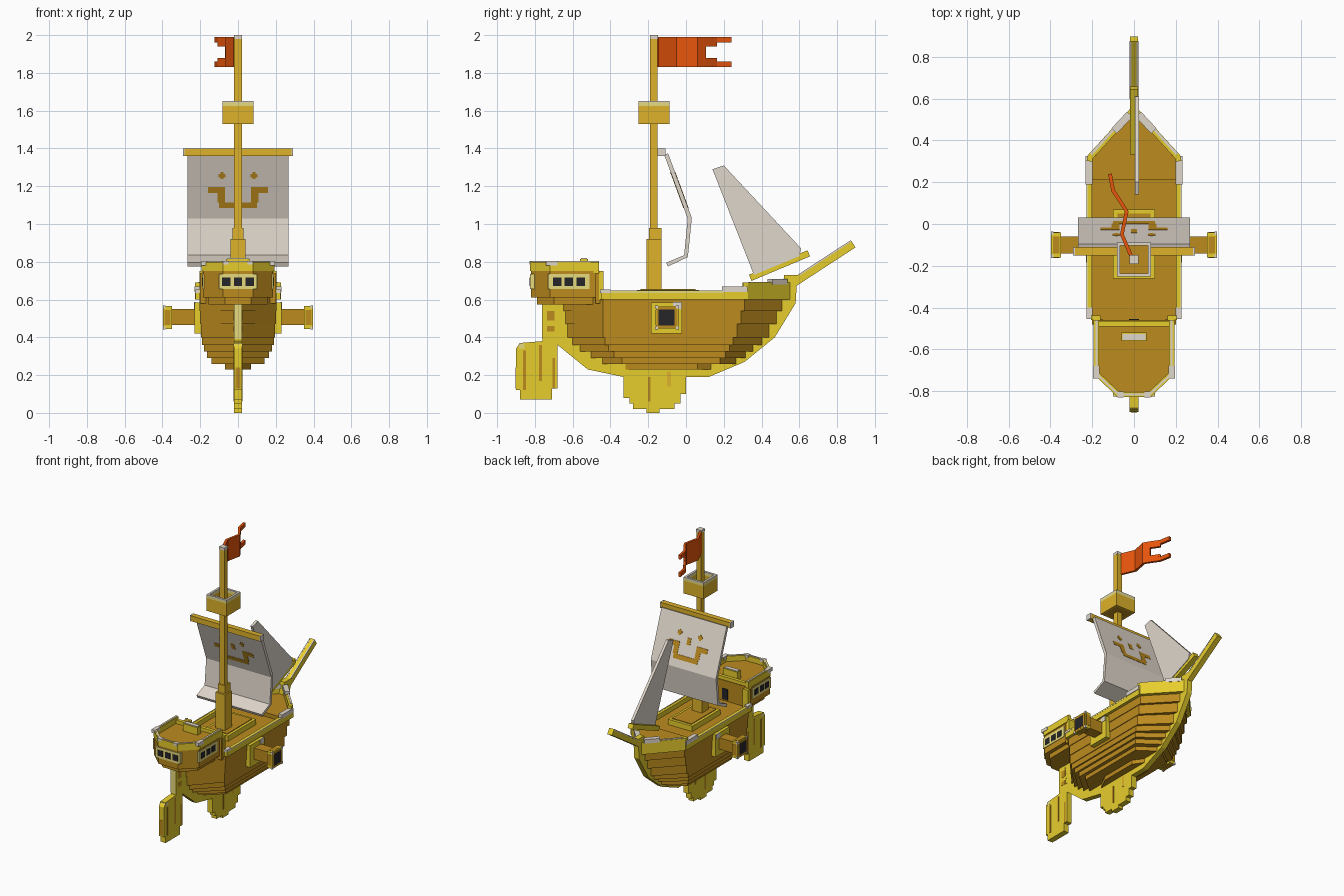
import bpy, bmesh
from mathutils import Vector


def material(name, *rgb):
    m = bpy.data.materials.new(name)
    m.diffuse_color = [((c / 255 + 0.055) / 1.055) ** 2.4 for c in rgb] + [1]
    return m


WOOD = material("brown wood", 188, 139, 30)
TRIM = material("yellow trim", 233, 207, 45)
PALE = material("pale yellow", 232, 220, 125)
GOLD = material("gold spar", 222, 178, 42)
CLOTH = material("pale cloth", 224, 215, 203)
FLAG = material("orange flag", 234, 86, 12)
DARK = material("black opening", 38, 38, 42)


def prism(name, pts, axis, a, b, mat):
    """Extrude a flat outline along one axis from a to b."""
    def place(p, h):
        return {'x': (h, p[0], p[1]), 'y': (p[0], h, p[1]), 'z': (p[0], p[1], h)}[axis]
    bm = bmesh.new()
    lo = [bm.verts.new(place(p, a)) for p in pts]
    hi = [bm.verts.new(place(p, b)) for p in pts]
    n = len(pts)
    bm.faces.new(lo)
    bm.faces.new(hi[::-1])
    for i in range(n):
        bm.faces.new((lo[i], lo[(i + 1) % n], hi[(i + 1) % n], hi[i]))
    bmesh.ops.recalc_face_normals(bm, faces=bm.faces)
    me = bpy.data.meshes.new(name)
    bm.to_mesh(me)
    bm.free()
    me.materials.append(mat)
    bpy.context.collection.objects.link(bpy.data.objects.new(name, me))


def box(name, x0, x1, y0, y1, z0, z1, mat):
    prism(name, [(x0, y0), (x1, y0), (x1, y1), (x0, y1)], 'z', z0, z1, mat)


def ribbon(pts, t):
    """Thicken an open path into a closed outline."""
    left, right = [], []
    for i, p in enumerate(pts):
        d = Vector(pts[min(i + 1, len(pts) - 1)]) - Vector(pts[max(i - 1, 0)])
        n = Vector((-d.y, d.x)).normalized() * t / 2
        left.append(tuple(Vector(p) + n))
        right.append(tuple(Vector(p) - n))
    return left + right[::-1]


def wall(name, pts, t, z0, z1, mat):
    prism(name, ribbon(pts, t), 'z', z0, z1, mat)


def both(half):
    """Complete an outline given on the +x side."""
    return half + [(-x, y) for x, y in half[::-1] if x > 0.001]


# stepped hull: z0, z1, half width, bow taper, bow tip, stern taper, stern tip
layers = [
    (0.23, 0.26, 0.07, 0.06, 0.16, -0.22, -0.36),
    (0.26, 0.29, 0.14, 0.18, 0.28, -0.34, -0.46),
    (0.29, 0.325, 0.165, 0.21, 0.33, -0.38, -0.52),
    (0.325, 0.36, 0.18, 0.23, 0.37, -0.41, -0.58),
    (0.36, 0.40, 0.19, 0.25, 0.42, -0.43, -0.62),
    (0.40, 0.47, 0.195, 0.27, 0.46, -0.44, -0.65),
    (0.47, 0.54, 0.20, 0.29, 0.50, -0.44, -0.66),
    (0.54, 0.61, 0.205, 0.31, 0.53, -0.44, -0.67)]
for i, (z0, z1, w, bs, bt, ss, st) in enumerate(layers):
    prism(f"hull_plank_{i}", both([(0, st), (w, ss), (w, bs), (0, bt)]), 'z', z0, z1, WOOD)
prism("bow_deck", both([(0.2, 0.21), (0.2, 0.31), (0, 0.53)]), 'z', 0.61, 0.64, WOOD)

# keel, lower fin and rudder
prism("keel", [(-0.7, 0.58), (-0.7, 0.36), (-0.68, 0.36), (-0.52, 0.23), (-0.33, 0.19),
               (0.12, 0.19), (0.31, 0.27), (0.47, 0.40), (0.58, 0.58), (0.59, 0.73),
               (0.52, 0.73), (0.5, 0.58)], 'x', -0.02, 0.02, TRIM)
prism("lower_fin", [(-0.33, 0.22), (-0.33, 0.08), (-0.3, 0.08), (-0.3, 0.05), (-0.28, 0.05),
                    (-0.28, 0.02), (-0.21, 0.02), (-0.21, 0), (-0.14, 0), (-0.14, 0.02),
                    (-0.06, 0.02), (-0.06, 0.05), (-0.03, 0.05), (-0.03, 0.1),
                    (0, 0.1), (0, 0.22)], 'x', -0.02, 0.02, TRIM)
prism("rudder", [(-0.9, 0.34), (-0.9, 0.12), (-0.88, 0.12), (-0.88, 0.07), (-0.71, 0.07),
                 (-0.71, 0.13), (-0.68, 0.13), (-0.68, 0.42), (-0.70, 0.58), (-0.76, 0.58),
                 (-0.76, 0.38), (-0.88, 0.37)], 'x', -0.021, 0.021, TRIM)
# wood grain streaks on rudder and fin, and worn edges
for y, w, z0, z1, mat in ((-0.855, 0.016, 0.12, 0.33, WOOD), (-0.77, 0.014, 0.17, 0.36, WOOD),
                          (-0.70, 0.014, 0.13, 0.29, WOOD), (-0.715, 0.04, 0.43, 0.46, WOOD),
                          (-0.715, 0.04, 0.49, 0.54, WOOD), (-0.195, 0.014, 0.06, 0.19, WOOD),
                          (-0.09, 0.02, 0.14, 0.22, GOLD), (-0.87, 0.03, 0.342, 0.368, PALE)):
    box("grain_streak", -0.0225, 0.0225, y - w / 2, y + w / 2, z0, z1, mat)
box("rudder_edge", -0.014, 0.014, -0.902, -0.895, 0.13, 0.24, WOOD)
box("rudder_post_edge", -0.02, 0.02, -0.763, -0.755, 0.39, 0.575, PALE)

# side rails, bow bulwark and pale corner caps
for s, tag in ((1, "left"), (-1, "right")):
    wall(f"{tag}_rail", [(s * 0.213, -0.45), (s * 0.213, 0.31)], 0.026, 0.60, 0.645, TRIM)
    wall(f"{tag}_rail_edge", [(s * 0.223, -0.45), (s * 0.223, 0.2)], 0.008, 0.636, 0.647, PALE)
    wall(f"{tag}_shoulder", [(s * 0.213, 0.2), (s * 0.213, 0.325)], 0.028, 0.60, 0.66, TRIM)
    wall(f"{tag}_shoulder_cap", [(s * 0.215, 0.19), (s * 0.215, 0.325)], 0.032, 0.64, 0.67, CLOTH)
    wall(f"{tag}_bow_rail", [(s * 0.213, 0.30), (s * 0.21, 0.32), (s * 0.005, 0.545)],
         0.028, 0.60, 0.69, TRIM)
    wall(f"{tag}_bow_edge", [(s * 0.205, 0.334), (s * 0.09, 0.46)], 0.012, 0.685, 0.694, CLOTH)
    wall(f"{tag}_tip_cap", [(s * 0.095, 0.445), (s * 0.02, 0.525)], 0.036, 0.68, 0.71, CLOTH)
    box(f"{tag}_rail_cap", s * 0.198, s * 0.228, -0.455, -0.40, 0.636, 0.652, CLOTH)

# raised stern cabin with stepped underside
cabin = both([(0.185, -0.46), (0.185, -0.72), (0.08, -0.82)])
prism("cabin_base", [(x * 0.85, y * 0.9 - 0.05) for x, y in cabin], 'z', 0.575, 0.62, WOOD)
prism("cabin", cabin, 'z', 0.61, 0.76, WOOD)
rim = [(0.18, -0.46), (0.18, -0.715), (0.075, -0.815)]
rim += [(-x, y) for x, y in rim[::-1]]
wall("cabin_rail", rim, 0.026, 0.75, 0.80, TRIM)
wall("cabin_rail_edge", rim, 0.01, 0.795, 0.803, CLOTH)
box("cabin_front_rail", -0.19, 0.19, -0.49, -0.465, 0.74, 0.785, TRIM)
box("cabin_seat", -0.06, 0.06, -0.56, -0.52, 0.76, 0.815, TRIM)
box("cabin_seat_cap", -0.055, 0.055, -0.555, -0.525, 0.805, 0.82, CLOTH)
box("cabin_door", -0.024, 0.024, -0.463, -0.455, 0.62, 0.70, DARK)
box("stern_window_frame", -0.1, 0.1, -0.826, -0.8, 0.655, 0.735, PALE)
for i in (-1, 0, 1):
    box("stern_window", i * 0.062 - 0.022, i * 0.062 + 0.022, -0.828, -0.82, 0.672, 0.716, DARK)
for s, tag in ((1, "left"), (-1, "right")):
    box(f"{tag}_cabin_step", s * 0.15, s * 0.2, -0.48, -0.455, 0.58, 0.74, WOOD)
    box(f"{tag}_cabin_post", s * 0.16, s * 0.205, -0.46, -0.438, 0.60, 0.75, TRIM)
    box(f"{tag}_window_frame", s * 0.18, s * 0.189, -0.73, -0.51, 0.655, 0.735, PALE)
    for y in (-0.682, -0.62, -0.558):
        box(f"{tag}_window", s * 0.185, s * 0.1915, y - 0.022, y + 0.022, 0.672, 0.716, DARK)
    box(f"{tag}_cabin_cap", s * 0.165, s * 0.195, -0.74, -0.68, 0.78, 0.804, CLOTH)
    box(f"{tag}_stern_cap", s * 0.05, s * 0.08, -0.829, -0.80, 0.785, 0.804, CLOTH)

    # side cannons
    box(f"{tag}_gun_port", s * 0.18, s * 0.23, -0.185, -0.02, 0.42, 0.585, TRIM)
    box(f"{tag}_port_chip", s * 0.226, s * 0.233, -0.07, -0.025, 0.55, 0.587, CLOTH)
    box(f"{tag}_cannon", s * 0.2, s * 0.36, -0.14, -0.06, 0.465, 0.55, WOOD)
    box(f"{tag}_muzzle", s * 0.35, s * 0.395, -0.16, -0.04, 0.445, 0.565, TRIM)
    box(f"{tag}_muzzle_band", s * 0.357, s * 0.388, -0.162, -0.038, 0.465, 0.545, WOOD)
    box(f"{tag}_muzzle_top", s * 0.357, s * 0.388, -0.14, -0.06, 0.443, 0.567, WOOD)
    box(f"{tag}_muzzle_ring", s * 0.39, s * 0.396, -0.155, -0.045, 0.45, 0.56, WOOD)
    box(f"{tag}_muzzle_hole", s * 0.39, s * 0.3975, -0.145, -0.062, 0.463, 0.547, DARK)
    for y in (-0.155, -0.045):
        for z in (0.45, 0.56):
            box("muzzle_stud", s * 0.385, s * 0.397, y - 0.008, y + 0.008, z - 0.008, z + 0.008,
                CLOTH)

# deck hatch, mast and lookout basket
box("hatch_frame", -0.1, 0.1, -0.26, 0.07, 0.6, 0.65, TRIM)
box("hatch_lid", -0.08, 0.08, -0.24, 0.05, 0.64, 0.655, WOOD)
box("mast_base", -0.04, 0.04, -0.21, -0.13, 0.6, 0.92, GOLD)
box("mast_sleeve", -0.03, 0.03, -0.195, -0.13, 0.9, 0.98, GOLD)
box("mast", -0.02, 0.02, -0.19, -0.15, 0.6, 1.99, GOLD)
box("mast_cap", -0.021, 0.021, -0.191, -0.149, 1.98, 2.0, CLOTH)
box("basket_floor", -0.07, 0.07, -0.24, -0.10, 1.53, 1.55, WOOD)
for s in (-1, 1):
    y0, y1 = -0.17 + s * 0.066, -0.17 + s * 0.082
    for z0, z1, mat in ((1.53, 1.625, GOLD), (1.625, 1.642, PALE), (1.642, 1.651, CLOTH)):
        box("basket_side", s * 0.066, s * 0.082, -0.252, -0.088, z0, z1, mat)
        box("basket_end", -0.082, 0.082, y0, y1, z0, z1, mat)
    box("yard_cap", s * 0.282, s * 0.291, -0.151, -0.109, 1.359, 1.401, CLOTH)
    # worn upper edges of the bowsprit
    prism("bowsprit_edge", ribbon([(0.60, 0.732), (0.873, 0.91)], 0.008), 'x',
          s * 0.013, s * 0.021, CLOTH)

# main sail and its yard
box("yard", -0.288, 0.288, -0.15, -0.11, 1.36, 1.40, GOLD)
prism("main_sail", ribbon([(-0.105, 1.37), (0.02, 1.03), (0.0, 0.83), (-0.1, 0.785)], 0.022),
      'x', -0.268, 0.268, CLOTH)

# painted face on the sail: x0, x1, z0, z1
marks = [(-0.015, 0.015, 1.19, 1.235), (-0.1, 0.1, 1.085, 1.115)]
for s in (-1, 1):
    marks += [(s * 0.066, s * 0.102, 1.247, 1.264), (s * 0.076, s * 0.092, 1.237, 1.274),
              (s * 0.07, s * 0.108, 1.115, 1.165), (s * 0.07, s * 0.16, 1.165, 1.197)]
for x0, x1, z0, z1 in marks:
    a, b = (-0.105 + (1.37 - z) * 0.125 / 0.34 for z in (z0, z1))
    prism("sail_mark", [(a - 0.014, z0), (a + 0.014, z0), (b + 0.014, z1), (b - 0.014, z1)],
          'x', x0, x1, WOOD)

# front sail, boom and bowsprit
prism("front_sail", [(0.14, 1.29), (0.20, 1.31), (0.61, 0.87), (0.60, 0.83), (0.36, 0.73)],
      'x', 0.004, 0.024, CLOTH)
prism("boom", ribbon([(0.34, 0.715), (0.65, 0.845)], 0.035), 'x', -0.02, 0.02, TRIM)
prism("bowsprit", ribbon([(0.54, 0.67), (0.885, 0.895)], 0.045), 'x', -0.02, 0.02, TRIM)

# waving flag with notched end: y, x of the path, then z range and path length of each strip
path = [(-0.15, -0.015), (-0.05, -0.058), (0.06, -0.035), (0.10, -0.06),
        (0.16, -0.1), (0.24, -0.115)]
for z0, z1, count in ((1.83, 1.86, 6), (1.86, 1.88, 5), (1.88, 1.94, 4), (1.94, 1.96, 5),
                      (1.96, 1.99, 6)):
    wall("flag", [(x, y) for y, x in path[:count]], 0.018, z0, z1, FLAG)
